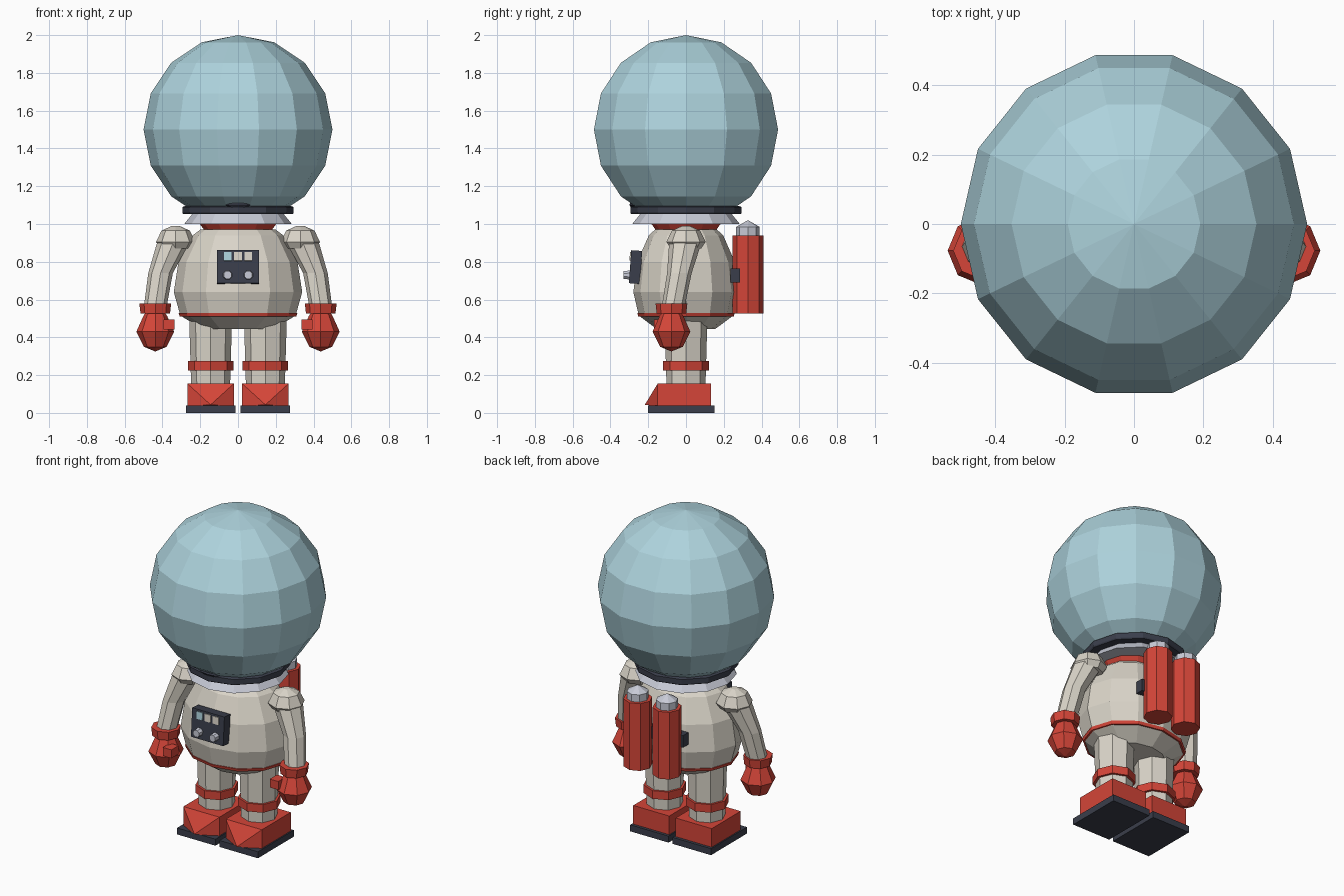
import bpy, bmesh
from math import sin, cos, pi, radians
from mathutils import Vector, Matrix

cube = bpy.data.objects.get("Cube")
if cube:
    bpy.data.objects.remove(cube, do_unlink=True)


def material(name, rgb):
    m = bpy.data.materials.new(name)
    m.use_nodes = True
    m.diffuse_color = (*rgb, 1)
    m.node_tree.nodes["Principled BSDF"].inputs["Base Color"].default_value = (*rgb, 1)
    return m


GLASS = material("pale blue glass", (0.42, 0.65, 0.72))
SUIT = material("warm white fabric", (0.70, 0.66, 0.58))
RED = material("red", (0.66, 0.06, 0.04))
DARK = material("dark slate", (0.042, 0.048, 0.07))
METAL = material("light grey metal", (0.58, 0.60, 0.68))


def finish(bm, name, mat):
    bmesh.ops.recalc_face_normals(bm, faces=bm.faces)
    mesh = bpy.data.meshes.new(name)
    bm.to_mesh(mesh)
    bm.free()
    mesh.materials.append(mat)
    ob = bpy.data.objects.new(name, mesh)
    bpy.context.collection.objects.link(ob)
    return ob


def loft(name, mat, rings, sides=8, x=0, y=0, squash=1, turn=0):
    """Stack of rings (z, radius, optional x and y shift) joined into a solid."""
    bm = bmesh.new()
    loops = []
    for z, r, *shift in rings:
        dx, dy = shift or (0, 0)
        angles = [2 * pi * (i + turn) / sides for i in range(sides)]
        loops.append([bm.verts.new((x + dx + r * cos(a), y + dy + r * squash * sin(a), z))
                      for a in angles])
    for low, high in zip(loops, loops[1:]):
        for i in range(sides):
            j = (i + 1) % sides
            bm.faces.new((low[i], low[j], high[j], high[i]))
    bm.faces.new(loops[0])
    bm.faces.new(loops[-1])
    bmesh.ops.remove_doubles(bm, verts=bm.verts, dist=0.0005)
    return finish(bm, name, mat)


def box(name, mat, centre, size, tilt=0):
    bm = bmesh.new()
    bmesh.ops.create_cube(bm, size=1)
    bm.transform(Matrix.Translation(centre) @ Matrix.Rotation(tilt, 4, 'X')
                 @ Matrix.Diagonal((*size, 1)))
    return finish(bm, name, mat)


def hull(name, mat, points):
    bm = bmesh.new()
    for p in points:
        bm.verts.new(p)
    bmesh.ops.convex_hull(bm, input=bm.verts)
    return finish(bm, name, mat)


# Helmet dome: eight even bands
dome = [(1.5 - 0.5 * cos(pi * i / 8), max(0.5 * sin(pi * i / 8), 0.0001)) for i in range(9)]
loft("helmet_dome", GLASS, dome, sides=14)

# Collar and neck
loft("helmet_ring", DARK, [(1.053, 0.29), (1.06, 0.295), (1.09, 0.295), (1.095, 0.28)], 12)
loft("collar", METAL, [(1.0, 0.285), (1.055, 0.24)], 12)
loft("neck", RED, [(0.93, 0.18), (0.97, 0.18), (1.01, 0.21)], 12, squash=0.9)
loft("helmet_latch", DARK, [(1.085, 0.04), (1.1, 0.07), (1.11, 0.06)], 8, y=-0.275, squash=0.35)

# Torso and waist stripe
loft("torso", SUIT, [(0.445, 0.19), (0.515, 0.305), (0.64, 0.34), (0.80, 0.315),
                     (0.94, 0.24), (0.97, 0.20)], 12, squash=0.82)
loft("waist_stripe", RED, [(0.51, 0.308), (0.528, 0.314)], 12, squash=0.82)

# Chest panel with windows and knobs
tilt = radians(-4)
box("chest_panel", DARK, (0, -0.267, 0.772), (0.22, 0.058, 0.175), tilt)
for x, mat in ((-0.055, GLASS), (0, SUIT), (0.055, SUIT)):
    box("panel_window", mat, (x, -0.294, 0.828), (0.04, 0.008, 0.045), tilt)
for x in (-0.055, 0.055):
    knob = loft("panel_knob", METAL, [(0, 0.027), (0.045, 0.022)], 8, turn=0.5)
    knob.data.transform(Matrix.Translation((x, -0.285, 0.73)) @ Matrix.Rotation(pi / 2, 4, 'X'))

# Backpack mount
box("tank_mount", DARK, (0, 0.26, 0.727), (0.36, 0.05, 0.075))

for side, s in (("left", 1), ("right", -1)):
    # Air tank
    loft(side + "_tank", RED, [(0.525, 0.082), (0.94, 0.082)], 8, x=0.1 * s, y=0.328)
    loft(side + "_tank_cap", METAL, [(0.93, 0.062), (0.985, 0.062), (1.02, 0.0001)],
         8, x=0.1 * s, y=0.328)

    # Shoulder and bent arm
    loft(side + "_shoulder", SUIT, [(0.87, 0.08), (0.905, 0.104), (0.965, 0.075), (0.99, 0.02)],
         8, x=0.33 * s)
    loft(side + "_arm", SUIT, [(0.55, 0.06, 0.44 * s, -0.07), (0.74, 0.065, 0.41 * s, -0.035),
                               (0.92, 0.088, 0.335 * s, 0)])

    # Cuff, glove and thumb
    wrist = {"x": 0.438 * s, "y": -0.077}
    loft(side + "_cuff", RED, [(0.525, 0.078), (0.578, 0.084)], 8, **wrist)
    loft(side + "_glove", RED, [(0.325, 0.0001), (0.35, 0.06), (0.43, 0.1), (0.515, 0.062),
                                (0.53, 0.05)], 8, **wrist)
    box(side + "_thumb", RED, (0.365 * s, -0.135, 0.468), (0.058, 0.07, 0.052))

    # Leg and its band
    leg = {"x": 0.145 * s}
    loft(side + "_leg", SUIT, [(0.14, 0.103), (0.52, 0.114)], 8, **leg)
    loft(side + "_leg_band", RED, [(0.225, 0.121), (0.275, 0.121)], 8, **leg)

    # Boot with a pointed toe, and sole
    corners = [((0.145 + dx) * s, y, z) for dx in (-0.123, 0.123)
               for y in (-0.15, 0.132) for z in (0.035, 0.155)]
    hull(side + "_boot", RED, corners + [(0.145 * s, -0.218, 0.043)])
    box(side + "_sole", DARK, (0.145 * s, -0.025, 0.02), (0.262, 0.35, 0.04))
